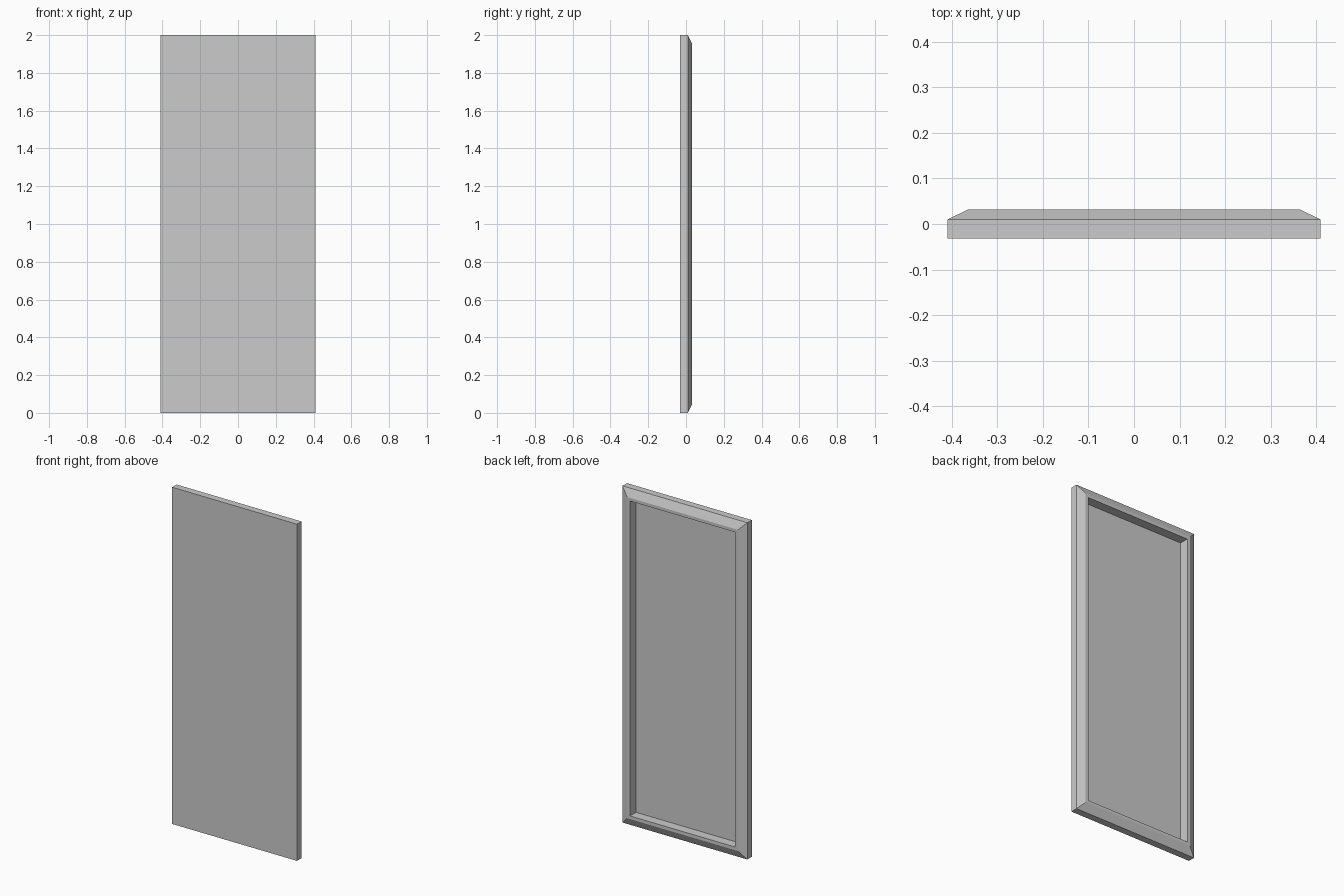
import bpy, bmesh

if "Cube" in bpy.data.objects:
    bpy.data.objects.remove(bpy.data.objects["Cube"])

HALF_W, HEIGHT = 0.41, 2.0

# Cross-section of the door leaf, front to back: (inset from outer edge, y)
PROFILE = [
    (0.0, -0.032),    # front face edge
    (0.0, 0.010),     # side shoulder
    (0.046, 0.032),   # end of sloped border
    (0.065, 0.032),   # flat lip
    (0.065, -0.024),  # recess floor
]


def ring(bm, inset, y):
    x, z0, z1 = HALF_W - inset, inset, HEIGHT - inset
    return [bm.verts.new(p) for p in
            ((-x, y, z0), (x, y, z0), (x, y, z1), (-x, y, z1))]


# Panel: nested rectangles bridged into a bordered, recessed slab
bm = bmesh.new()
rings = [ring(bm, *p) for p in PROFILE]
bm.faces.new(rings[0])
for a, b in zip(rings, rings[1:]):
    for i in range(4):
        j = (i + 1) % 4
        bm.faces.new((a[i], a[j], b[j], b[i]))
bm.faces.new(rings[-1])
bmesh.ops.recalc_face_normals(bm, faces=bm.faces)

mesh = bpy.data.meshes.new("recessed_panel")
bm.to_mesh(mesh)
bm.free()
bpy.context.collection.objects.link(bpy.data.objects.new("recessed_panel", mesh))
